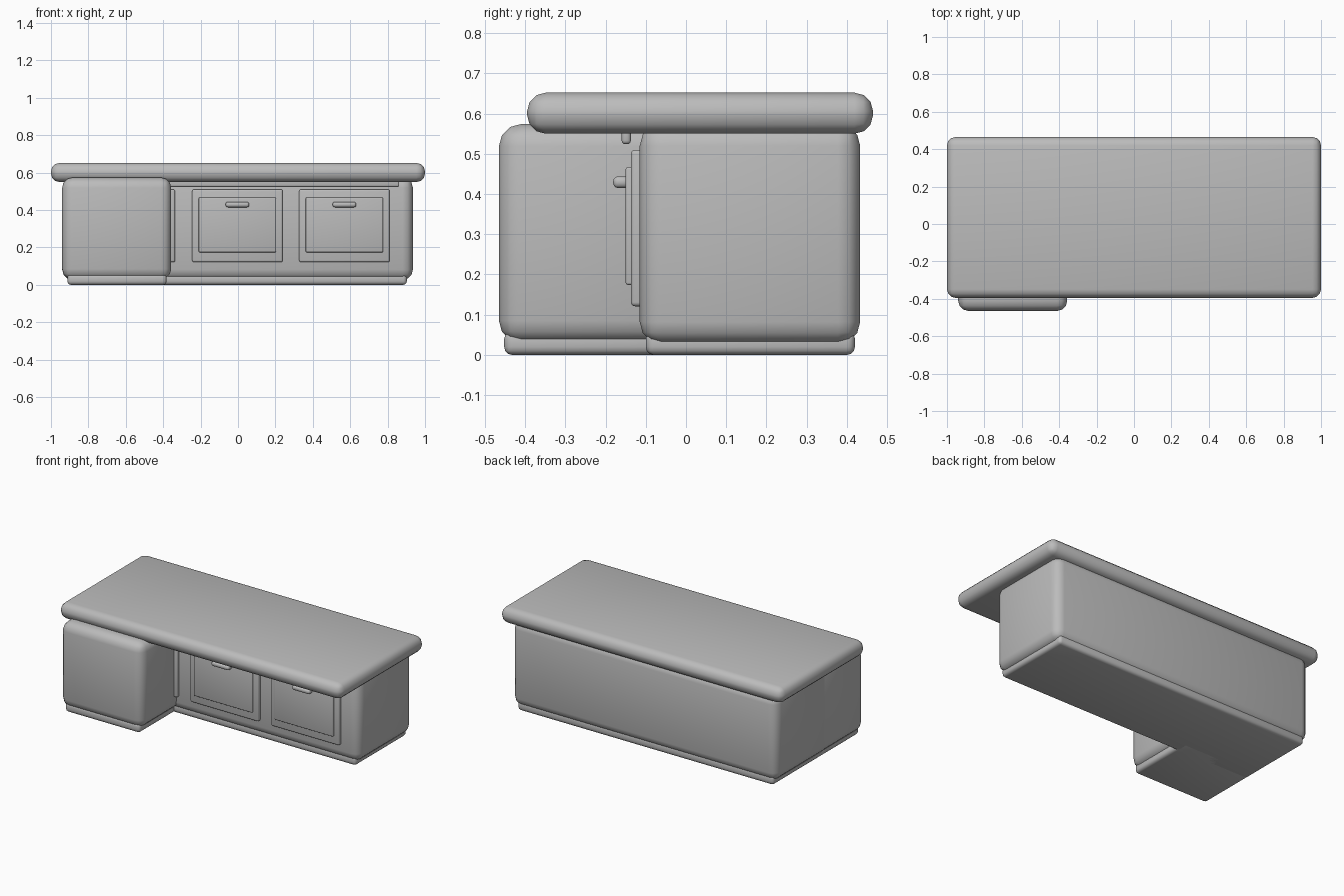
import bpy

if "Cube" in bpy.data.objects:
    bpy.data.objects.remove(bpy.data.objects["Cube"])

grey = bpy.data.materials.new("light grey")
grey.diffuse_color = (0.5, 0.5, 0.5, 1)
grey.use_nodes = True
grey.node_tree.nodes["Principled BSDF"].inputs["Base Color"].default_value = grey.diffuse_color


def rounded_box(name, x, y, z, radius, segments=3):
    """Box given by (min, max) on each axis, with rounded edges."""
    bpy.ops.mesh.primitive_cube_add(size=1, location=[(a + b) / 2 for a, b in (x, y, z)])
    ob = bpy.context.object
    ob.name = name
    ob.scale = [b - a for a, b in (x, y, z)]
    bpy.ops.object.transform_apply(location=False, rotation=False, scale=True)
    bevel = ob.modifiers.new("round", 'BEVEL')
    bevel.width = radius
    bevel.segments = segments
    bpy.ops.object.modifier_apply(modifier="round")
    bpy.ops.object.shade_smooth_by_angle(angle=0.7)
    ob.data.materials.append(grey)
    return ob


# Worktop slab
rounded_box("worktop", (-1, 1), (-0.395, 0.465), (0.55, 0.652), 0.046)

# Main cabinet and the projecting left cabinet
rounded_box("main_cabinet", (-0.94, 0.935), (-0.115, 0.433), (0.027, 0.575), 0.055)
rounded_box("left_cabinet", (-0.94, -0.357), (-0.465, 0.0), (0.03, 0.574), 0.055)

# Plinths under both cabinets
rounded_box("main_plinth", (-0.912, 0.903), (-0.1, 0.42), (0, 0.06), 0.02)
rounded_box("left_plinth", (-0.912, -0.382), (-0.452, 0.0), (0, 0.06), 0.02)

# Rail below the worktop
rounded_box("top_rail", (-0.86, 0.862), (-0.16, -0.137), (0.524, 0.575), 0.009)

# Row of doors: outer frame, raised panel and handle
for i, cx in enumerate((-0.578, -0.003, 0.569)):
    rounded_box(f"door_frame_{i}", (cx - 0.242, cx + 0.242), (-0.137, -0.06), (0.121, 0.51), 0.01)
    rounded_box(f"door_panel_{i}", (cx - 0.207, cx + 0.207), (-0.15, -0.11), (0.174, 0.467), 0.006)
    rounded_box(f"door_handle_{i}", (cx - 0.063, cx + 0.063), (-0.181, -0.14), (0.415, 0.444), 0.012)
